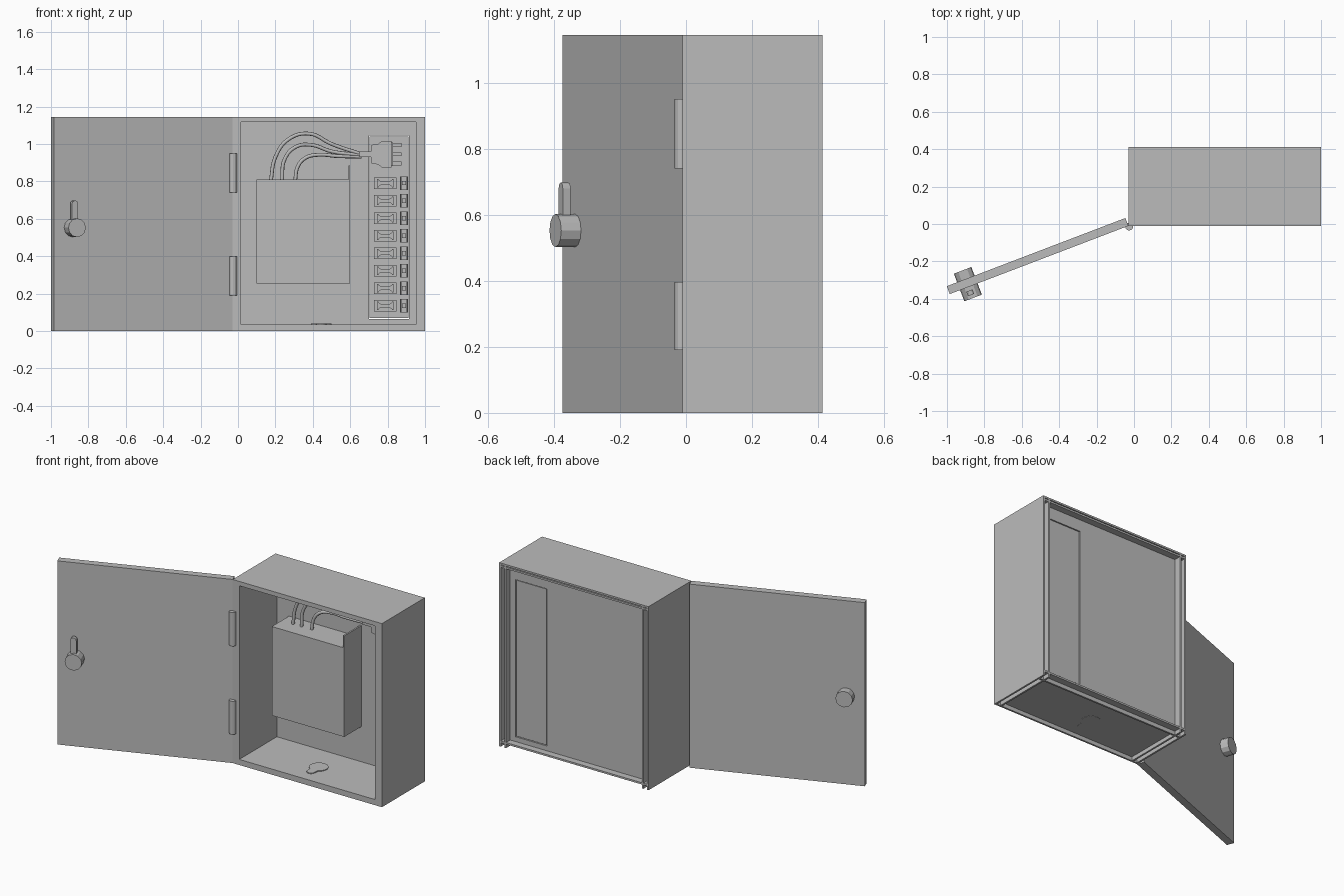
import bpy, bmesh, math
from mathutils import Matrix, Vector

if "Cube" in bpy.data.objects:
    bpy.data.objects.remove(bpy.data.objects["Cube"], do_unlink=True)

metal = bpy.data.materials.new("grey_metal")
metal.use_nodes = True
GREY = (0.5, 0.5, 0.5, 1)
metal.diffuse_color = GREY
metal.node_tree.nodes["Principled BSDF"].inputs["Base Color"].default_value = GREY


def finish(name, bm, matrix=None):
    bmesh.ops.recalc_face_normals(bm, faces=bm.faces)
    mesh = bpy.data.meshes.new(name)
    bm.to_mesh(mesh)
    bm.free()
    mesh.materials.append(metal)
    ob = bpy.data.objects.new(name, mesh)
    bpy.context.collection.objects.link(ob)
    if matrix:
        ob.matrix_world = matrix
    return ob


def add_box(bm, x0, x1, y0, y1, z0, z1):
    size = Matrix.Diagonal((x1 - x0, y1 - y0, z1 - z0, 1))
    mid = Vector((x0 + x1, y0 + y1, z0 + z1)) / 2
    bmesh.ops.create_cube(bm, size=1, matrix=Matrix.Translation(mid) @ size)


def box(name, *limits, matrix=None):
    bm = bmesh.new()
    add_box(bm, *limits)
    return finish(name, bm, matrix)


def add_prism(bm, points, start, end, axis="y"):
    """Extrude an outline: (x, z) along y, or (x, y) along z."""
    def place(p, d):
        return (p[0], d, p[1]) if axis == "y" else (p[0], p[1], d)
    a = [bm.verts.new(place(p, start)) for p in points]
    b = [bm.verts.new(place(p, end)) for p in points]
    bm.faces.new(a)
    bm.faces.new(b)
    for i in range(len(a)):
        j = i - 1
        bm.faces.new((a[j], a[i], b[i], b[j]))


def prism(name, points, start, end, axis="y", matrix=None):
    bm = bmesh.new()
    add_prism(bm, points, start, end, axis)
    return finish(name, bm, matrix)


def arc(cx, cy, r, a0, a1, n):
    steps = [math.radians(a0 + (a1 - a0) * i / n) for i in range(n + 1)]
    return [(cx + r * math.cos(a), cy + r * math.sin(a)) for a in steps]


def circle(cx, cy, r, n):
    return arc(cx, cy, r, 0, 360, n)[:-1]


def frame(name, outer, inner, y0, y1):
    """Flat plate with a rectangular opening; rectangles are x0, x1, z0, z1."""
    bm = bmesh.new()
    loops = []
    for x0, x1, z0, z1 in (outer, inner):
        for y in (y0, y1):
            loops.append([bm.verts.new((x, y, z)) for x, z in
                          ((x0, z0), (x1, z0), (x1, z1), (x0, z1))])
    of, ob, nf, nb = loops
    for p, q in ((of, nf), (nf, nb), (nb, ob), (ob, of)):
        for i in range(4):
            bm.faces.new((p[i - 1], p[i], q[i], q[i - 1]))
    return finish(name, bm)


# Cabinet limits and opening
L, R, F, B, H = -0.03, 1.0, -0.01, 0.413, 1.145
OL, OR, OB, OT = 0.016, 0.953, 0.035, 1.118
T = 0.011
BACK = 0.36

# Cabinet: outer skin open at back and bottom, crossing inner sheets, front rim
frame("front_rim", (L, R, 0, H), (OL, OR, OB, OT), F, F + T)
box("outer_left_wall", R - T, R, F + T, B, 0, H)
box("outer_right_wall", L, L + T, F + T, B, 0, H)
box("outer_top", L + T, R - T, F + T, B, H - T, H)
box("inner_right_wall", OL - T, OL, F + T, B, 0, H - T)
box("inner_left_wall", OR, OR + T, F + T, B, 0, H - T)
box("inner_floor", L + T, R - T, F + T, B, OB - T, OB)
box("inner_ceiling", L + T, R - T, F + T, B, OT, OT + T)

# Back panel with a separate mounting plate set in its opening
frame("back_panel", (L + T, R - T, 0, H - T), (0.7, 0.915, 0.065, 1.045), BACK, BACK + T)
box("mounting_plate", 0.704, 0.911, BACK - 0.002, BACK + T - 0.003, 0.069, 1.041)

# Keyhole-shaped knockout on the floor
keyhole = arc(0.445, 0.16, 0.055, -60, 240, 14) + arc(0.445, 0.085, 0.025, 180, 360, 6)
prism("floor_knockout", keyhole, OB - T - 0.001, OB + 0.005, "z")

# Open door, swung about the hinge line
swing = Matrix.Translation((L, F, 0)) @ Matrix.Rotation(math.radians(20.9), 4, "Z")
box("door", -1.022, 0, 0, 0.045, 0, H, matrix=swing)
prism("lock_barrel", circle(-0.913, 0.552, 0.05, 12), -0.064, 0.094, matrix=swing)
lever = [(-0.935, 0.56), (-0.9, 0.56)] + arc(-0.9175, 0.68, 0.0175, 0, 180, 6)
prism("lock_lever", lever, -0.045, -0.02, matrix=swing)

# Hinge barrels
for label, z0, z1 in (("lower", 0.19, 0.397), ("upper", 0.74, 0.95)):
    prism(label + "_hinge", circle(-0.026, -0.014, 0.021, 12), z0, z1, "z")

# Power unit with a raised side flap
box("power_unit", 0.1, 0.6, 0.19, BACK, 0.255, 0.81)
box("power_unit_flap", 0.59, 0.6, 0.19, BACK, 0.81, 0.885)

# Three wires running from the power unit to the plug
wires = (
    ((0.175, 0.8), (0.2, 0.93), (0.27, 1.025), (0.38, 1.055), (0.5, 1.0), (0.66, 0.945)),
    ((0.235, 0.8), (0.25, 0.92), (0.31, 0.985), (0.39, 0.995), (0.5, 0.96), (0.66, 0.94)),
    ((0.305, 0.8), (0.32, 0.88), (0.36, 0.925), (0.43, 0.942), (0.53, 0.935), (0.66, 0.932)),
)
for i, path in enumerate(wires):
    curve = bpy.data.curves.new("wire", "CURVE")
    curve.dimensions = "3D"
    curve.bevel_depth = 0.01
    curve.bevel_resolution = 2
    curve.resolution_u = 6
    curve.use_fill_caps = True
    spline = curve.splines.new("BEZIER")
    spline.bezier_points.add(len(path) - 1)
    for point, (x, z) in zip(spline.bezier_points, path):
        point.co = (x, 0.29 + 0.03 * max(0, x - 0.3) / 0.36, z)
        point.handle_left_type = point.handle_right_type = "AUTO"
    curve.materials.append(metal)
    wire = bpy.data.objects.new(f"wire_{i + 1}", curve)
    bpy.context.collection.objects.link(wire)

# Plug with neck and three prongs
PZ = 0.945
half = [(0.65, 0.015), (0.71, 0.015), (0.715, 0.05), (0.75, 0.055), (0.77, 0.072), (0.822, 0.072)]
outline = [(x, PZ + d) for x, d in half] + [(x, PZ - d) for x, d in reversed(half)]
prism("plug_body", outline, 0.295, BACK - 0.002)
bm = bmesh.new()
for dz in (-0.05, 0, 0.05):
    add_box(bm, 0.82, 0.875, 0.315, 0.335, PZ + dz - 0.01, PZ + dz + 0.01)
add_box(bm, 0.82, 0.828, 0.305, 0.345, PZ - 0.062, PZ + 0.062)
finish("plug_prongs", bm)

# Fuse holders and terminals, one row each
for i in range(8):
    z = 0.135 + i * 0.0936
    bm = bmesh.new()
    add_box(bm, 0.727, 0.847, 0.343, BACK, z - 0.031, z + 0.031)
    for x in (0.742, 0.824):
        add_box(bm, x, x + 0.008, 0.325, 0.343, z - 0.022, z + 0.022)
    waist = [(0.75, 0.018), (0.765, 0.009), (0.809, 0.009), (0.824, 0.018)]
    bow = [(x, z + d) for x, d in waist] + [(x, z - d) for x, d in reversed(waist)]
    add_prism(bm, bow, 0.327, 0.343)
    finish(f"fuse_holder_{i + 1}", bm)

    bm = bmesh.new()
    add_box(bm, 0.866, 0.909, 0.345, BACK, z - 0.037, z + 0.037)
    for x in (0.868, 0.9):
        add_box(bm, x, x + 0.007, 0.33, 0.345, z - 0.037, z + 0.037)
    add_box(bm, 0.878, 0.897, 0.332, 0.345, z - 0.011, z + 0.011)
    finish(f"terminal_{i + 1}", bm)
